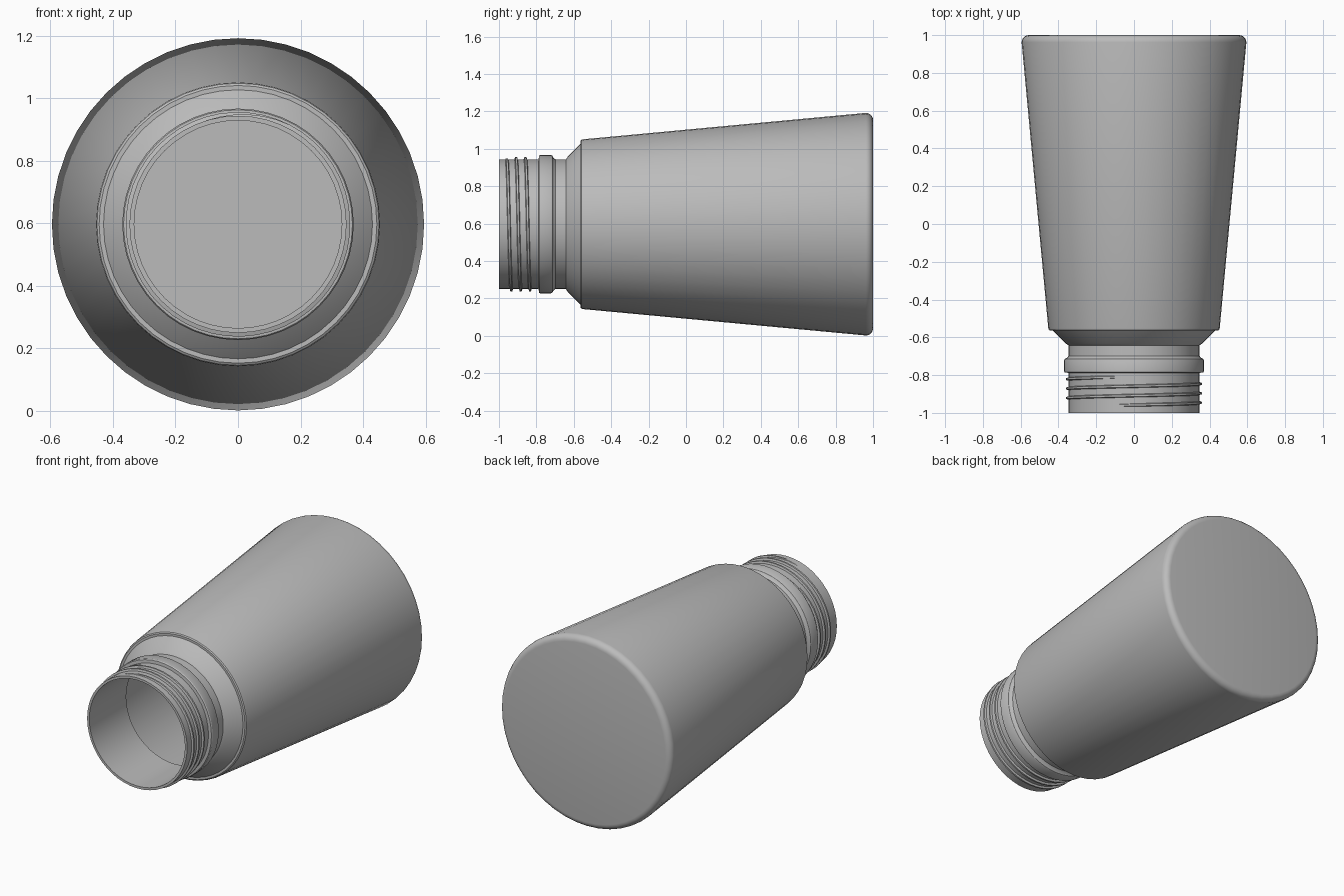
import bpy, bmesh, math

if "Cube" in bpy.data.objects:
    bpy.data.objects.remove(bpy.data.objects["Cube"])

SIDES = 48
CZ = 0.597  # height of the bottle axis

grey = bpy.data.materials.new("plain_grey")
grey.diffuse_color = (0.5, 0.5, 0.5, 1)
grey.use_nodes = True
grey.node_tree.nodes["Principled BSDF"].inputs["Base Color"].default_value = grey.diffuse_color


def ring_point(r, y, a):
    # angle 0 is up, turning towards +x
    return (r * math.sin(a), y, CZ + r * math.cos(a))


def finish(name, bm):
    bmesh.ops.recalc_face_normals(bm, faces=bm.faces)
    me = bpy.data.meshes.new(name)
    bm.to_mesh(me)
    bm.free()
    me.materials.append(grey)
    ob = bpy.data.objects.new(name, me)
    bpy.context.collection.objects.link(ob)
    return ob


def lathe(name, profile):
    # profile of (radius, y), closed by a flat disc at both ends
    bm = bmesh.new()
    rings = [[bm.verts.new(ring_point(r, y, 2 * math.pi * i / SIDES))
              for i in range(SIDES)] for r, y in profile]
    for a, b in zip(rings, rings[1:]):
        for i in range(SIDES):
            j = (i + 1) % SIDES
            bm.faces.new((a[i], a[j], b[j], b[i]))
    bm.faces.new(rings[0])
    bm.faces.new(rings[-1])
    return finish(name, bm)


# bottle shell: outside from base to mouth, then the hollow inside
base_round = [(0.557 + 0.038 * math.sin(t), 0.962 + 0.038 * math.cos(t))
              for t in (math.pi / 2 * k / 5 for k in range(6))]
outside = base_round + [
    (0.454, -0.550), (0.451, -0.560), (0.444, -0.565), (0.430, -0.565),
    (0.362, -0.632), (0.347, -0.642), (0.347, -0.698),
    (0.354, -0.708), (0.366, -0.714), (0.370, -0.722),
    (0.370, -0.780), (0.366, -0.786), (0.347, -0.788), (0.347, -1.0)]
inside = [(0.332, -1.0), (0.332, -0.635), (0.430, -0.545), (0.575, 0.94),
          (0.55, 0.975)]
lathe("bottle", outside + inside)

# screw thread: three turns of a rounded ridge, fading at both ends
bm = bmesh.new()
turns, pitch, start = 3.0, 0.05, -0.961
steps = int(turns * SIDES)
rows = []
for k in range(steps + 1):
    a = 2 * math.pi * k / SIDES - 0.3
    y = start + pitch * k / SIDES
    fade = max(0.05, min(1, k / 6, (steps - k) / 6))
    section = [(-0.010, -0.004), (-0.005, 0.012 * fade),
               (0.005, 0.012 * fade), (0.010, -0.004)]
    rows.append([bm.verts.new(ring_point(0.347 + dr, y + dy, a))
                 for dy, dr in section])
for a, b in zip(rows, rows[1:]):
    for i in range(4):
        j = (i + 1) % 4
        bm.faces.new((a[i], a[j], b[j], b[i]))
bm.faces.new(rows[0])
bm.faces.new(rows[-1])
thread = finish("screw_thread", bm)

# smooth shading with sharp edges kept
for ob in list(bpy.context.collection.objects):
    bpy.ops.object.select_all(action='DESELECT')
    ob.select_set(True)
    bpy.context.view_layer.objects.active = ob
    bpy.ops.object.shade_smooth_by_angle(angle=math.radians(30))
